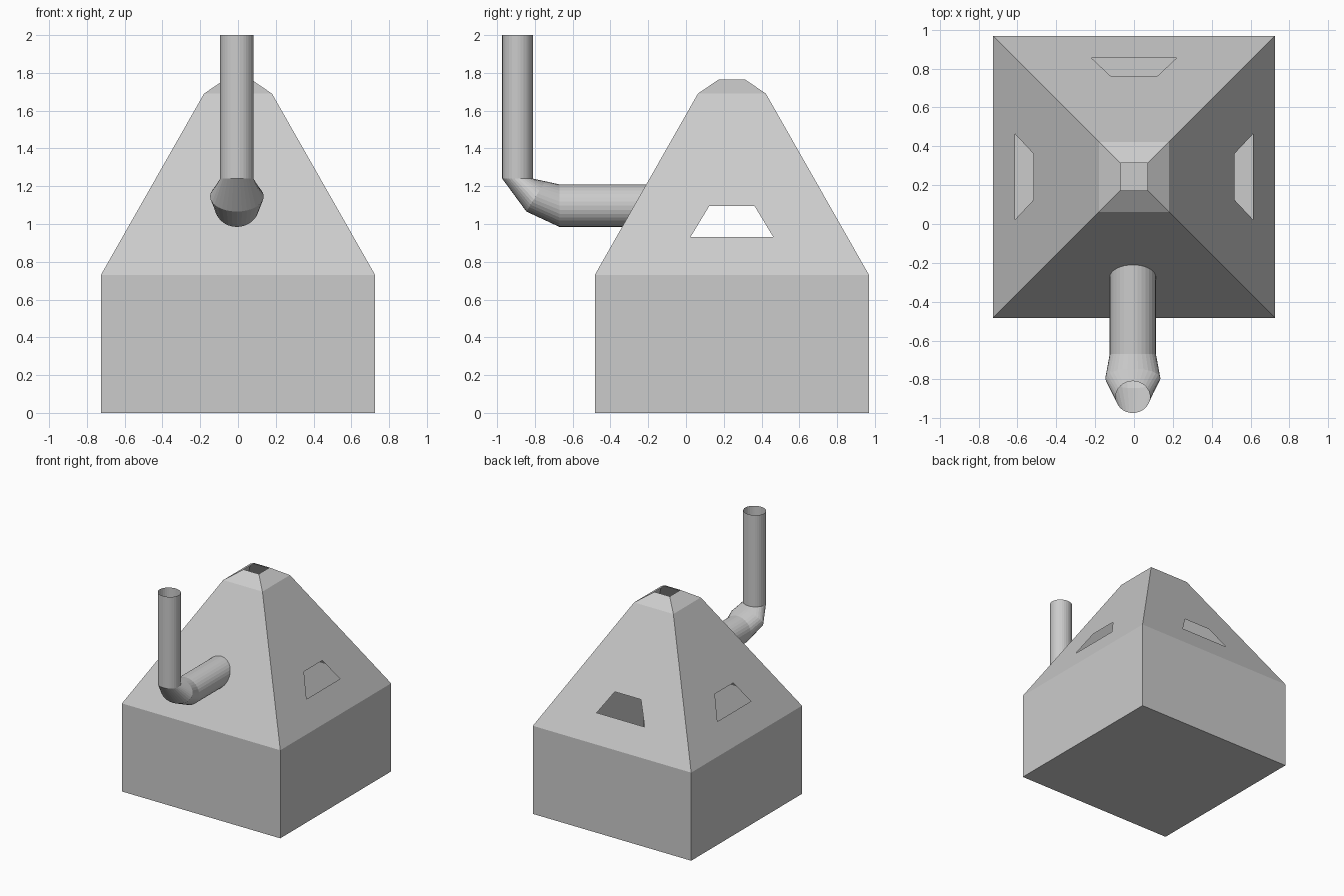
import bpy, bmesh, math
from mathutils import Matrix, Vector

if "Cube" in bpy.data.objects:
    bpy.data.objects.remove(bpy.data.objects["Cube"])

CY, HALF = 0.243, 0.726      # body centre in y, half width
EAVE, SHOULDER, TOP = 0.73, 1.69, 1.765
SHOULDER_HALF, TOP_HALF = 0.18, 0.07


def finish(bm, name):
    bmesh.ops.remove_doubles(bm, verts=bm.verts, dist=1e-5)
    bmesh.ops.recalc_face_normals(bm, faces=bm.faces)
    mesh = bpy.data.meshes.new(name)
    bm.to_mesh(mesh)
    bm.free()
    obj = bpy.data.objects.new(name, mesh)
    bpy.context.collection.objects.link(obj)
    return obj


def slope(z):
    t = (z - EAVE) / (SHOULDER - EAVE)
    return HALF + t * (SHOULDER_HALF - HALF)


# Hollow body: four sides, each rotated from the front; three have windows
bm = bmesh.new()


def face(points, turn):
    rot = Matrix.Rotation(turn, 4, 'Z')
    bm.faces.new([bm.verts.new(rot @ Vector(p) + Vector((0, CY, 0))) for p in points])


def trapezoid(z0, w0, d0, z1, w1, d1):
    return [(-w0, -d0, z0), (w0, -d0, z0), (w1, -d1, z1), (-w1, -d1, z1)]


for i in range(4):
    turn = i * math.pi / 2
    face(trapezoid(0, HALF, HALF, EAVE, HALF, HALF), turn)
    face(trapezoid(SHOULDER, SHOULDER_HALF, SHOULDER_HALF, TOP, TOP_HALF, TOP_HALF), turn)
    wall = trapezoid(EAVE, HALF, HALF, SHOULDER, SHOULDER_HALF, SHOULDER_HALF)
    if i == 0:
        face(wall, turn)
    else:
        window = trapezoid(0.93, 0.22, slope(0.93), 1.095, 0.12, slope(1.095))
        for k in range(4):
            n = (k + 1) % 4
            face([wall[k], wall[n], window[n], window[k]], turn)
# Floor, with the top left open
face([(-HALF, -HALF, 0), (-HALF, HALF, 0), (HALF, HALF, 0), (HALF, -HALF, 0)], 0)
finish(bm, "furnace_hood")

# Bent flue pipe: rings given as centre y, z, half width, and in-plane radius vector (y, z)
RINGS = [
    (-0.20, 1.097, 0.119, 0.0, -0.1125),
    (-0.67, 1.097, 0.119, 0.0, -0.1125),
    (-0.795, 1.146, 0.142, -0.05, -0.08),
    (-0.891, 1.24, 0.0885, -0.082, 0.0),
    (-0.891, 2.0, 0.0885, -0.082, 0.0),
]
SIDES = 32
bm = bmesh.new()
loops = []
for y, z, w, dy, dz in RINGS:
    ring = []
    for s in range(SIDES):
        a = 2 * math.pi * s / SIDES
        c = math.cos(a)
        ring.append(bm.verts.new((-0.006 + w * math.sin(a), y + dy * c, z + dz * c)))
    loops.append(ring)
for a, b in zip(loops, loops[1:]):
    for s in range(SIDES):
        n = (s + 1) % SIDES
        bm.faces.new((a[s], a[n], b[n], b[s]))
finish(bm, "flue_pipe")
